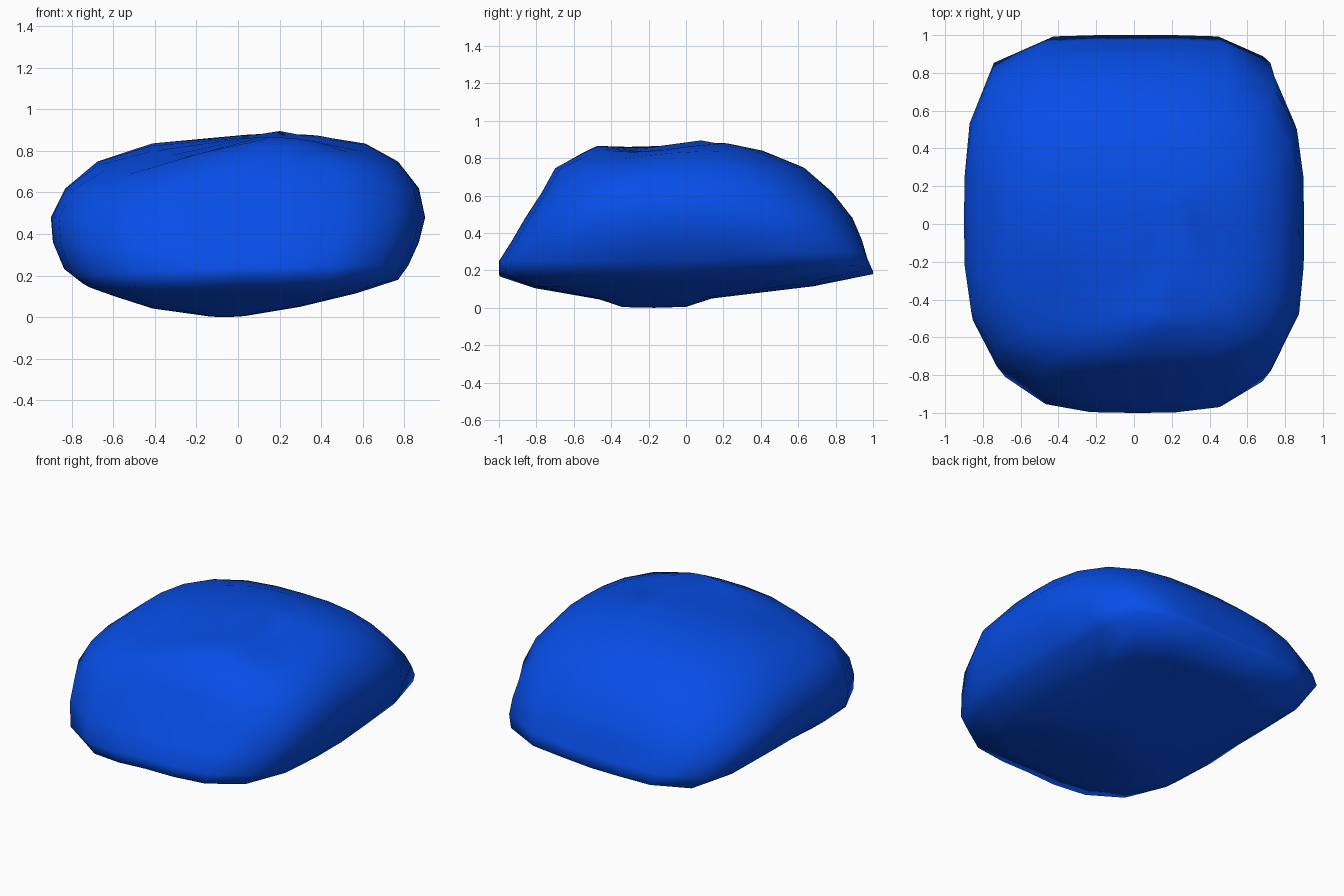
import bpy
import bmesh
from math import sin, cos, pi, exp

cube = bpy.data.objects.get("Cube")
if cube:
    bpy.data.objects.remove(cube, do_unlink=True)

SIDES = 24

# Stone outline by height: z, x min, x max, y min, y max,
# squareness of the front corners, squareness of the back corners
RINGS = [
    (0.005, -0.13, 0.03, -0.34, 0.00, 2.2, 2.2),
    (0.05, -0.42, 0.30, -0.47, 0.14, 2.5, 2.5),
    (0.115, -0.60, 0.57, -0.82, 0.68, 2.9, 3.2),
    (0.18, -0.75, 0.77, -1.00, 1.00, 3.4, 5.8),
    (0.25, -0.84, 0.82, -1.00, 0.97, 3.5, 5.5),
    (0.36, -0.89, 0.87, -0.93, 0.94, 3.6, 4.2),
    (0.48, -0.90, 0.90, -0.86, 0.89, 3.6, 3.4),
    (0.62, -0.83, 0.87, -0.77, 0.78, 3.6, 3.0),
    (0.75, -0.68, 0.77, -0.70, 0.63, 3.3, 2.8),
    (0.84, -0.42, 0.62, -0.55, 0.41, 3.0, 2.5),
    (0.883, 0.00, 0.44, -0.48, 0.22, 2.5, 2.3),
    (0.89, 0.08, 0.34, -0.26, 0.15, 2.2, 2.2),
]


def bump(x, y, cx, cy, width):
    return exp(-((x - cx) ** 2 + (y - cy) ** 2) / width)


def weathered(x, y, z):
    """Hollow the top in places and tilt the rim at two opposite corners."""
    upper = min(max((z - 0.55) / 0.3, 0), 1)
    hollow = 0.11 * bump(x, y, -0.45, -0.5, 0.1)
    saddle = 0.05 * bump(x, y, 0.3, -0.2, 0.07)
    shoulder = 0.04 * bump(x, y, 0.6, -0.45, 0.06)
    tilt = 0.07 * min(abs(x), abs(y)) * bump(z, 0, 0.2, 0, 0.03)
    if x * y < 0:
        tilt = 0
    elif x < 0:
        tilt = -tilt
    return x, y, z + tilt - upper * (hollow + saddle + shoulder)


def ring(bm, z, x0, x1, y0, y1, front, back):
    verts = []
    for i in range(SIDES):
        c, s = cos(2 * pi * i / SIDES), sin(2 * pi * i / SIDES)
        # The front corner on the left is fuller than the one on the right
        power = back if s > 0 else front + (0.25 if c > 0 else -0.25)
        r = (abs(c) ** power + abs(s) ** power) ** (-1 / power)
        x = (x0 + x1) / 2 + r * c * (x1 - x0) / 2
        y = (y0 + y1) / 2 + r * s * (y1 - y0) / 2
        verts.append(bm.verts.new(weathered(x, y, z)))
    return verts


# Loft the rings and close both ends with fans
bm = bmesh.new()
rings = [ring(bm, *r) for r in RINGS]
bottom = bm.verts.new((-0.05, -0.17, 0))
top = bm.verts.new((0.2, 0.08, 0.895))
for i in range(SIDES):
    j = (i + 1) % SIDES
    for low, high in zip(rings, rings[1:]):
        bm.faces.new((low[i], low[j], high[j], high[i]))
    bm.faces.new((bottom, rings[0][j], rings[0][i]))
    bm.faces.new((top, rings[-1][i], rings[-1][j]))
for face in bm.faces:
    face.smooth = True
mesh = bpy.data.meshes.new("stone")
bm.to_mesh(mesh)
bm.free()
stone = bpy.data.objects.new("stone", mesh)
bpy.context.collection.objects.link(stone)

# Single blue colour
blue = bpy.data.materials.new("blue")
blue.use_nodes = True
colour = (0.002, 0.075, 0.8, 1)
blue.diffuse_color = colour
blue.node_tree.nodes["Principled BSDF"].inputs["Base Color"].default_value = colour
mesh.materials.append(blue)
